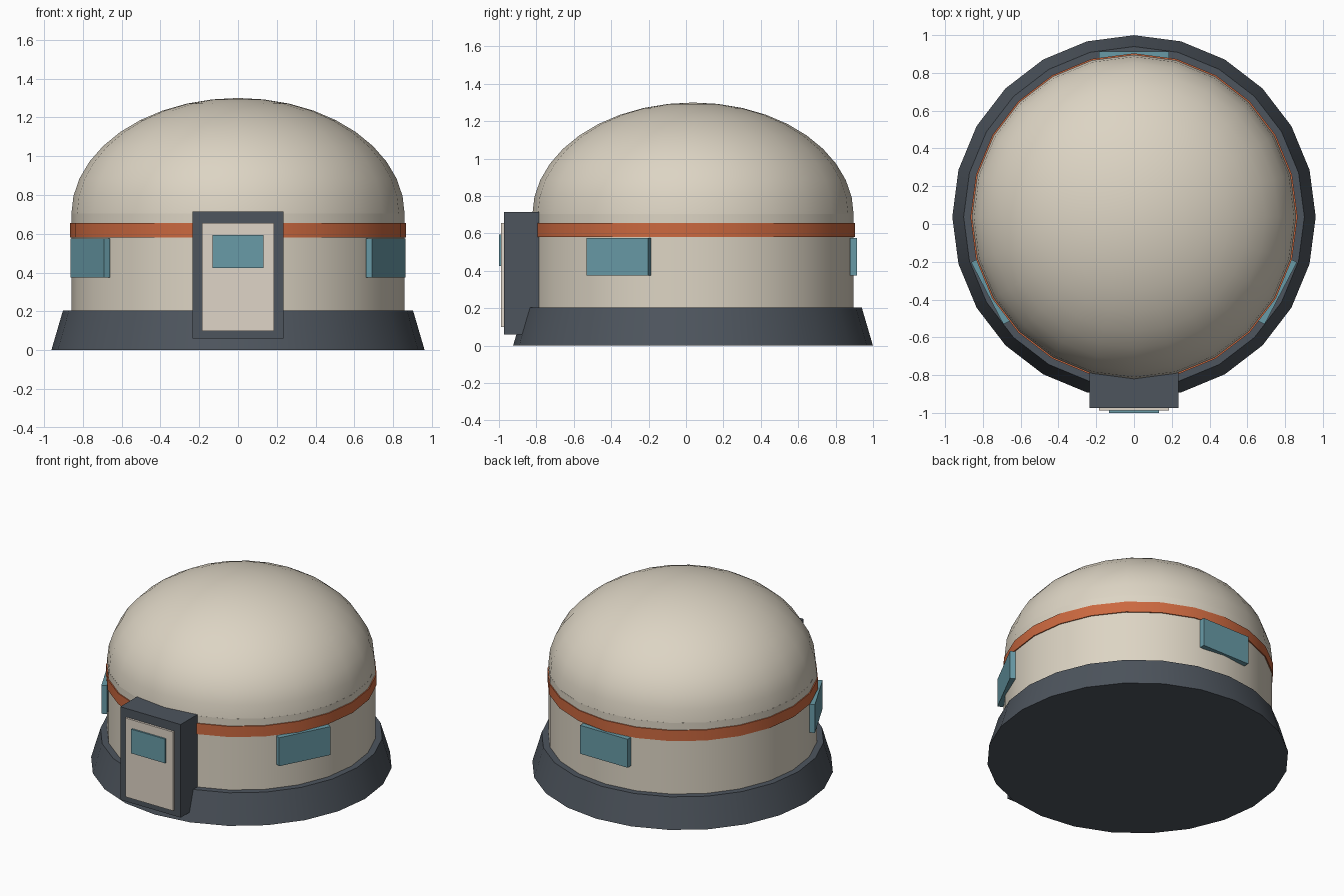
import bpy, math
from mathutils import Matrix

if "Cube" in bpy.data.objects:
    bpy.data.objects.remove(bpy.data.objects["Cube"])

CY = 0.0375   # centre of the round body in y
SEG = 24


def material(name, rgb):
    m = bpy.data.materials.new(name)
    m.diffuse_color = (*rgb, 1)
    m.use_nodes = True
    m.node_tree.nodes["Principled BSDF"].inputs["Base Color"].default_value = m.diffuse_color
    return m


cream = material("cream", (0.72, 0.66, 0.55))
slate = material("slate", (0.075, 0.09, 0.11))
orange = material("orange", (0.6, 0.14, 0.05))
teal = material("teal", (0.14, 0.33, 0.39))
door_cream = material("door_cream", (0.74, 0.66, 0.57))


def lathe(name, profile, mat, smooth=30):
    """Revolve (radius, z) points; a zero radius closes to a pole."""
    verts, rings, faces = [], [], []
    for r, z in profile:
        n = 1 if r < 1e-6 else SEG
        rings.append([len(verts) + i for i in range(n)])
        for i in range(n):
            a = 2 * math.pi * i / SEG
            verts.append((r * math.cos(a), CY + r * math.sin(a), z))
    for a, b in zip(rings, rings[1:]):
        for i in range(SEG):
            j = (i + 1) % SEG
            if len(b) == 1:
                faces.append((a[i], a[j], b[0]))
            else:
                faces.append((a[i], a[j], b[j], b[i]))
    if len(rings[0]) > 1:
        faces.append(rings[0][::-1])
    if len(rings[-1]) > 1:
        faces.append(rings[-1])
    me = bpy.data.meshes.new(name)
    me.from_pydata(verts, [], faces)
    me.materials.append(mat)
    ob = bpy.data.objects.new(name, me)
    bpy.context.collection.objects.link(ob)
    bpy.ops.object.select_all(action='DESELECT')
    bpy.context.view_layer.objects.active = ob
    ob.select_set(True)
    bpy.ops.object.shade_smooth_by_angle(angle=math.radians(smooth))
    return ob


def box(name, lo, hi, mat):
    size = [h - l for l, h in zip(lo, hi)]
    mid = [(h + l) / 2 for l, h in zip(lo, hi)]
    bpy.ops.mesh.primitive_cube_add(size=1)
    ob = bpy.context.object
    ob.name = name
    ob.data.transform(Matrix.Translation(mid) @ Matrix.Diagonal((*size, 1)))
    ob.data.materials.append(mat)
    return ob


# Round body: flared base, wall, stripe and squashed dome
lathe("base", [(0.962, 0), (0.902, 0.205)], slate)
lathe("wall", [(0.859, 0.15), (0.859, 0.705)], cream)
lathe("stripe", [(0.866, 0.58), (0.866, 0.655)], orange)
RINGS = 10
dome = [(0.859 * math.cos(t), 0.70 + 0.6 * math.sin(t))
        for t in (math.pi / 2 * i / RINGS for i in range(RINGS))]
lathe("dome", dome + [(0, 1.30)], cream)

# Windows around the wall: back, front right, front left
for name, deg in (("back", 90), ("right", -27.5), ("left", 207.5)):
    w = box(name + "_window", (0.839, -0.185, 0.375), (0.876, 0.185, 0.575), teal)
    w.rotation_euler.z = math.radians(deg)
    w.location.y = CY

# Doorway: frame block, door panel and its pane
box("door_frame", (-0.235, -0.973, 0.06), (0.235, -0.74, 0.715), slate)
box("door", (-0.185, -0.988, 0.10), (0.185, -0.95, 0.655), door_cream)
box("door_pane", (-0.132, -1.0, 0.425), (0.132, -0.96, 0.595), teal)
